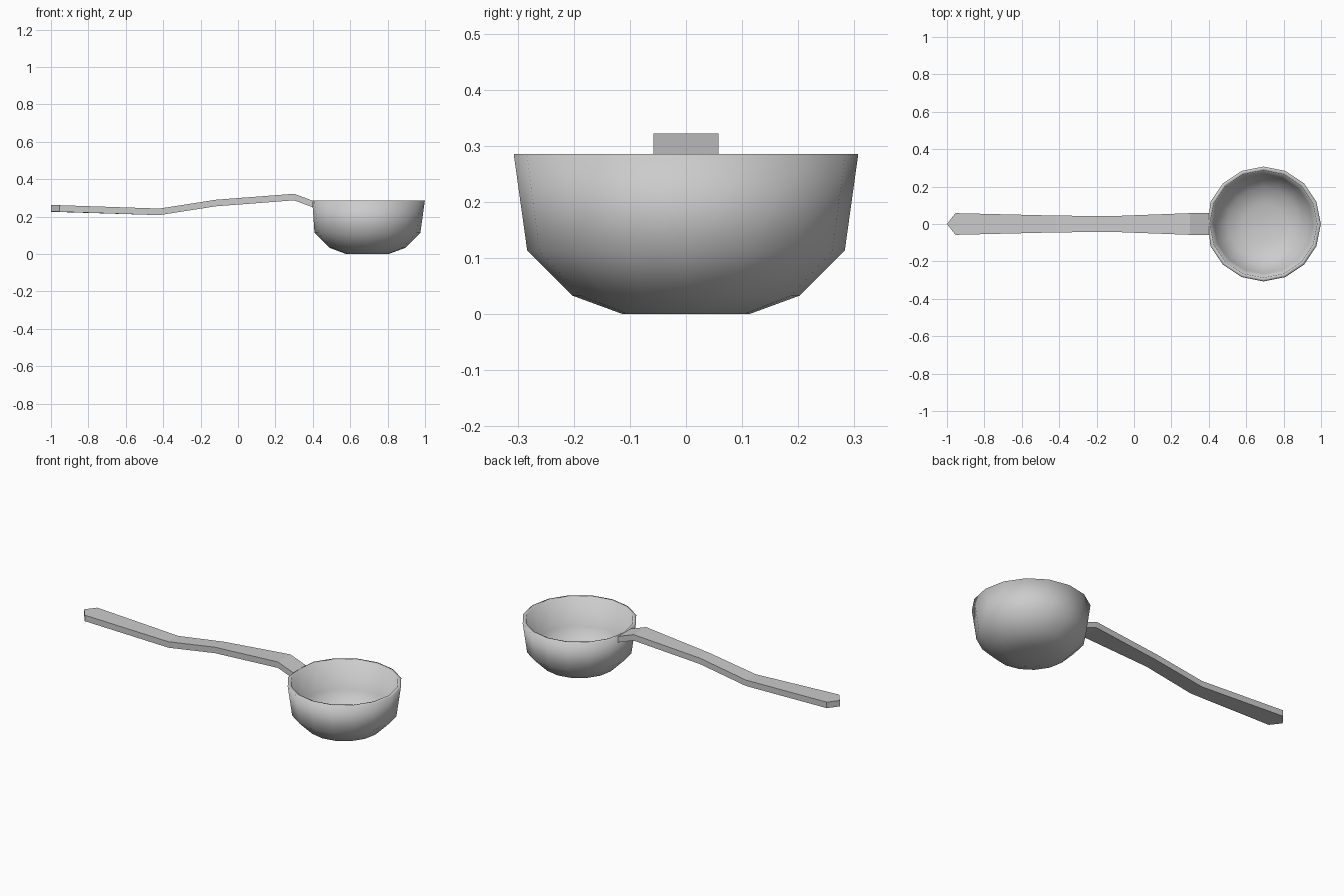
import bpy, bmesh, math

cube = bpy.data.objects.get("Cube")
if cube:
    bpy.data.objects.remove(cube, do_unlink=True)

steel = bpy.data.materials.new("grey metal")
steel.use_nodes = True
grey = (0.6, 0.6, 0.6, 1)
steel.diffuse_color = grey
steel.node_tree.nodes["Principled BSDF"].inputs["Base Color"].default_value = grey


def finish(name, bm, smooth):
    bmesh.ops.recalc_face_normals(bm, faces=bm.faces)
    for f in bm.faces:
        f.smooth = smooth
    mesh = bpy.data.meshes.new(name)
    bm.to_mesh(mesh)
    bm.free()
    mesh.materials.append(steel)
    obj = bpy.data.objects.new(name, mesh)
    bpy.context.collection.objects.link(obj)
    return obj


def loft(bm, rings):
    """Bridge closed rings of points and cap both ends."""
    loops = [[bm.verts.new(p) for p in ring] for ring in rings]
    n = len(loops[0])
    for a, b in zip(loops, loops[1:]):
        for i in range(n):
            j = (i + 1) % n
            bm.faces.new((a[i], a[j], b[j], b[i]))
    bm.faces.new(loops[0])
    bm.faces.new(loops[-1])


# Bowl: sixteen-sided lathe, outer wall up to the rim and inner wall back down
SIDES, CENTRE, RIM_Z = 16, 0.692, 0.285
profile = [(0.113, 0), (0.203, 0.033), (0.283, 0.113), (0.307, RIM_Z),
           (0.287, RIM_Z), (0.265, 0.121), (0.193, 0.051), (0.108, 0.02)]
rings = []
for r, z in profile:
    ring = []
    for i in range(SIDES):
        a = 2 * math.pi * i / SIDES
        x = CENTRE + r * math.cos(a)
        # the rim is flattened where the handle meets it
        if z == RIM_Z and r > 0.3:
            x = max(x, 0.397)
        ring.append((x, r * math.sin(a), z))
    rings.append(ring)
bm = bmesh.new()
loft(bm, rings)
finish("bowl", bm, True)

# Handle: rectangular sections (x, half width, top height) ending in a point
THICK = 0.035
stations = [(-0.955, 0.058, 0.261), (-0.42, 0.045, 0.243), (-0.12, 0.042, 0.29),
            (0.3, 0.058, 0.322), (0.4, 0.058, RIM_Z)]
sections = []
for x, w, top in stations:
    low = top - THICK
    sections.append([(x, -w, low), (x, w, low), (x, w, top), (x, -w, top)])
bm = bmesh.new()
loft(bm, sections)

# Pointed tip: split the end face down the middle and pull the split outward
bm.faces.ensure_lookup_table()
end = min(bm.faces, key=lambda f: f.calc_center_median().x)
across = [e for e in end.edges if abs(e.verts[0].co.y - e.verts[1].co.y) > 0.05]
split = bmesh.ops.subdivide_edges(bm, edges=across, cuts=1)
for v in split["geom_inner"]:
    if isinstance(v, bmesh.types.BMVert):
        v.co.x = -1
finish("handle", bm, False)
